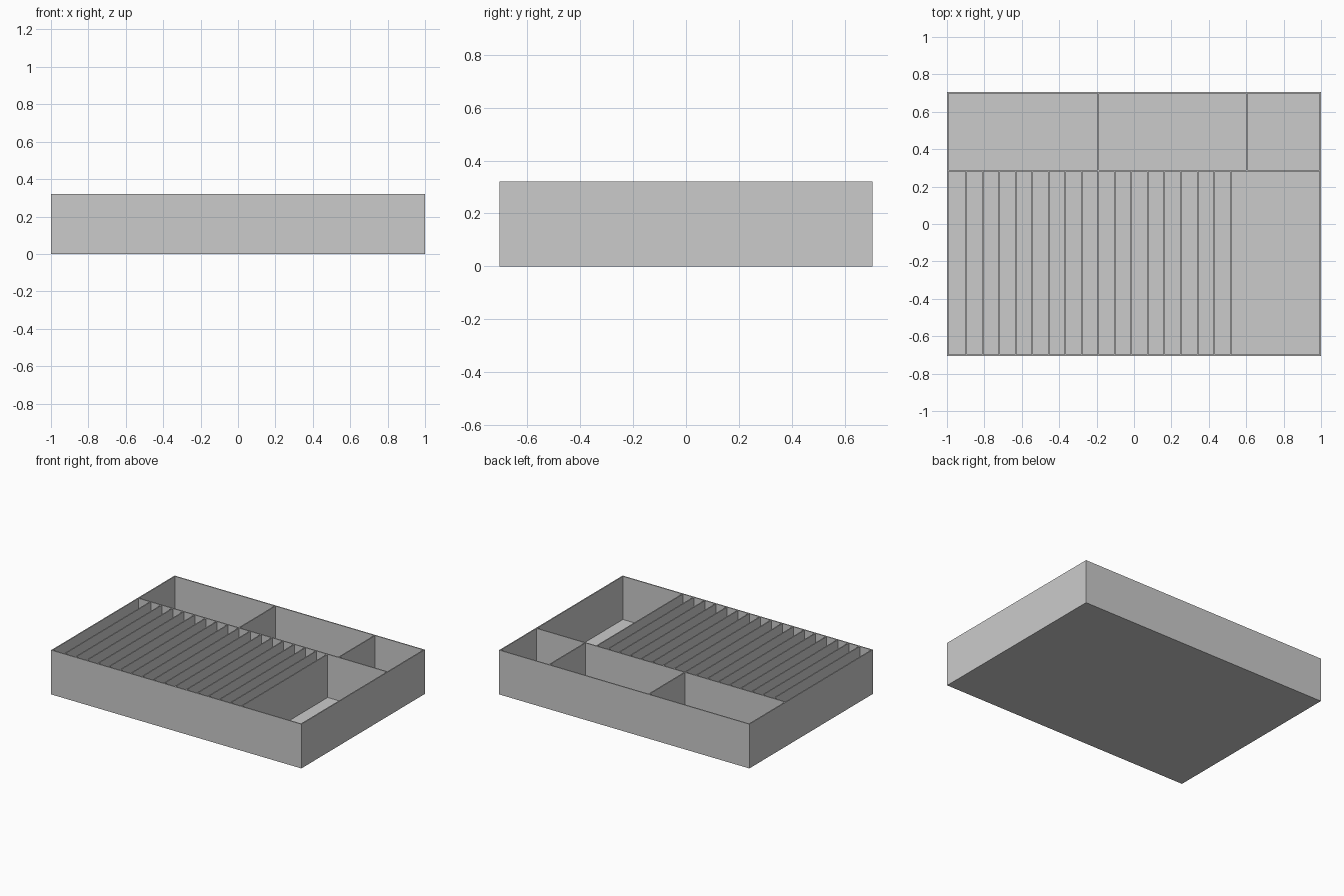
import bpy
import bmesh
from mathutils import Matrix, Vector

if "Cube" in bpy.data.objects:
    bpy.data.objects.remove(bpy.data.objects["Cube"])

HALF_X, HALF_Y, HEIGHT = 1.0, 0.705, 0.32
WALL, FLOOR = 0.008, 0.008
CROSS_Y = 0.285                 # wall between front slots and back bins
FIRST_SLOT, PITCH = -0.898, 0.0884


def add_box(bm, x0, x1, y0, y1, z0, z1):
    centre = Vector(((x0 + x1) / 2, (y0 + y1) / 2, (z0 + z1) / 2))
    size = Matrix.Diagonal((x1 - x0, y1 - y0, z1 - z0, 1))
    bmesh.ops.create_cube(bm, size=1, matrix=Matrix.Translation(centre) @ size)


def make_object(name, bm):
    mesh = bpy.data.meshes.new(name)
    bm.to_mesh(mesh)
    bm.free()
    obj = bpy.data.objects.new(name, mesh)
    bpy.context.collection.objects.link(obj)
    return obj


def add_pockets(bm, dividers, y0, y1):
    """One pocket between each neighbouring pair of divider centre lines."""
    lines = [-HALF_X + WALL / 2, *dividers, HALF_X - WALL / 2]
    for a, b in zip(lines, lines[1:]):
        add_box(bm, a + WALL / 2, b - WALL / 2, y0, y1, FLOOR, HEIGHT + 0.1)


# Solid tray block
bm = bmesh.new()
add_box(bm, -HALF_X, HALF_X, -HALF_Y, HALF_Y, 0, HEIGHT)
tray = make_object("divided_tray", bm)

# Pockets: narrow card slots plus a wide bin in front, three bins behind
bm = bmesh.new()
slots = [FIRST_SLOT + i * PITCH for i in range(17)]
add_pockets(bm, slots, -HALF_Y + WALL, CROSS_Y - WALL / 2)
add_pockets(bm, [-0.192, 0.604], CROSS_Y + WALL / 2, HALF_Y - WALL)
cutter = make_object("pocket_cutter", bm)
cutter.hide_render = True

# Carve the pockets out of the block
mod = tray.modifiers.new("pockets", 'BOOLEAN')
mod.operation = 'DIFFERENCE'
mod.solver = 'EXACT'
mod.object = cutter
bpy.context.view_layer.objects.active = tray
bpy.ops.object.modifier_apply(modifier=mod.name)
bpy.data.objects.remove(cutter)
